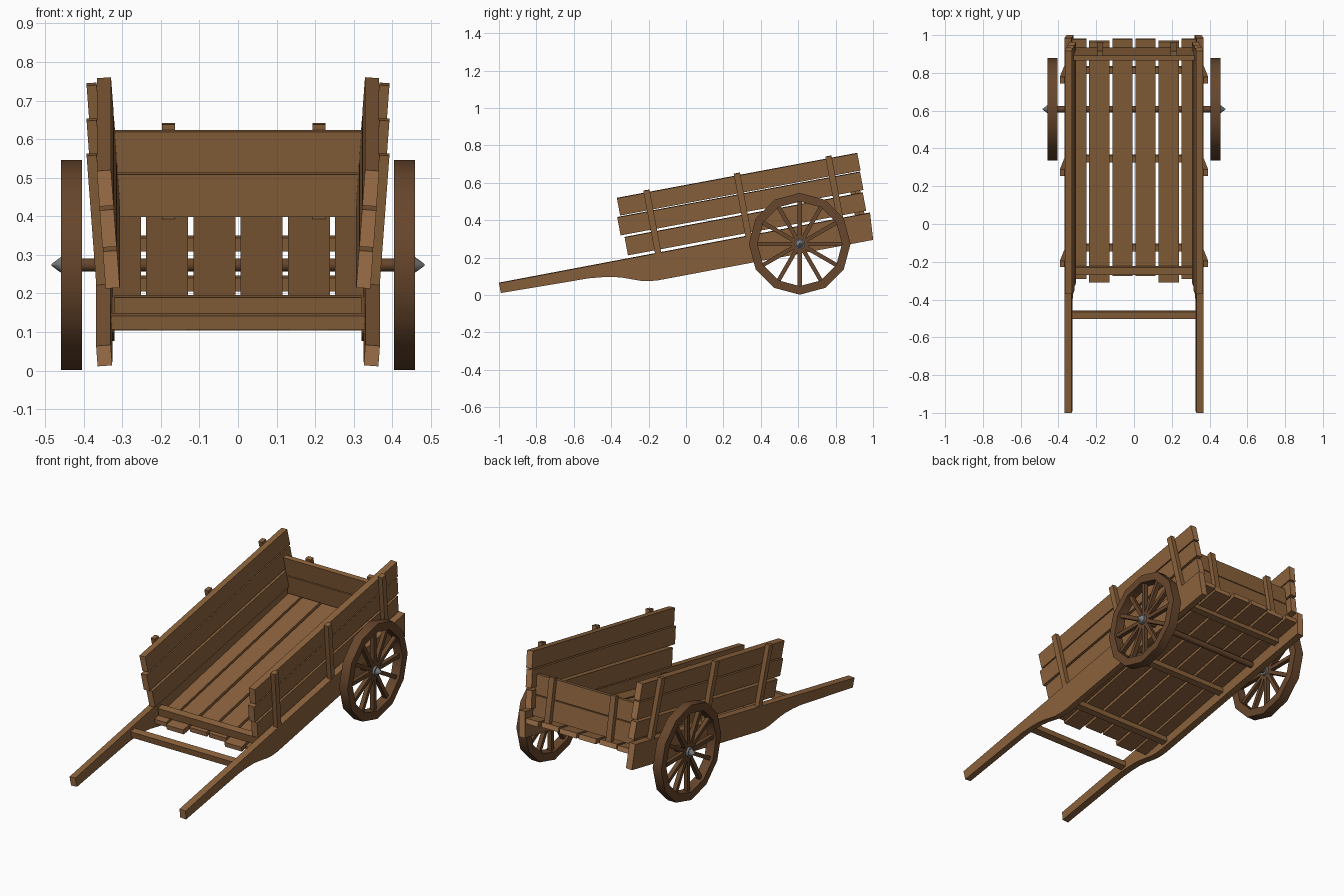
import bpy, bmesh, math
from mathutils import Matrix

if "Cube" in bpy.data.objects:
    bpy.data.objects.remove(bpy.data.objects["Cube"])

TILT = Matrix.Rotation(math.radians(10.6), 4, 'X')   # whole cart rests on its shafts
LEAN = math.radians(4.2)                             # outward lean of the sides


def material(name, color):
    m = bpy.data.materials.new(name)
    m.diffuse_color = (*color, 1)
    m.use_nodes = True
    m.node_tree.nodes["Principled BSDF"].inputs["Base Color"].default_value = m.diffuse_color
    return m


WOOD = material("brown_wood", (0.258, 0.122, 0.045))
END = material("light_end_grain", (0.40, 0.19, 0.077))
DARK = material("dark_wood", (0.135, 0.061, 0.025))
IRON = material("grey_iron", (0.20, 0.205, 0.215))


def finish(name, bm, mat, matrix=Matrix(), smooth=False, ends=False):
    bmesh.ops.recalc_face_normals(bm, faces=bm.faces)
    if ends:                                         # sawn ends show lighter grain
        for f in bm.faces:
            f.material_index = int(abs(f.normal.y) > .9)
    me = bpy.data.meshes.new(name)
    bm.to_mesh(me)
    bm.free()
    me.transform(matrix)
    me.materials.append(mat)
    if ends:
        me.materials.append(END)
    ob = bpy.data.objects.new(name, me)
    bpy.context.collection.objects.link(ob)
    if smooth:
        bpy.ops.object.select_all(action='DESELECT')
        ob.select_set(True)
        bpy.context.view_layer.objects.active = ob
        bpy.ops.object.shade_smooth_by_angle(angle=math.radians(40))
    return ob


def box(name, center, size, lean=0, pitch=0, mat=WOOD, ends=False):
    """Beam in the tilted cart frame: x across, y along, z up from the bed."""
    bm = bmesh.new()
    bmesh.ops.create_cube(bm, size=1)
    bmesh.ops.scale(bm, vec=size, verts=bm.verts)
    m = (TILT @ Matrix.Translation(center) @ Matrix.Rotation(lean, 4, 'Y')
         @ Matrix.Rotation(pitch, 4, 'X'))
    return finish(name, bm, mat, m, ends=ends)


# Shaft outline along the cart: straight top, belly curving into the handle
SHAFT = [(-.971, .248), (1.048, .252), (1.038, .107), (-.133, .106), (-.183, .111),
         (-.225, .121), (-.26, .134), (-.31, .153), (-.356, .166), (-.425, .178),
         (-.495, .185), (-.971, .194)]


def shaft(s):
    bm = bmesh.new()
    face = bm.faces.new([bm.verts.new((-.019, u, v - .22)) for u, v in SHAFT])
    ext = bmesh.ops.extrude_face_region(bm, geom=[face])
    bmesh.ops.translate(bm, vec=(.038, 0, 0),
                        verts=[g for g in ext['geom'] if isinstance(g, bmesh.types.BMVert)])
    m = TILT @ Matrix.Translation((s * .347, 0, .22)) @ Matrix.Rotation(s * LEAN, 4, 'Y')
    finish("shaft", bm, WOOD, m, ends=True)


def side_x(v):
    return .325 + math.tan(LEAN) * (v - .268)


# Sides: shaft, three boards and three stakes each
for s in (1, -1):
    shaft(s)
    for u0, u1, v0, v1 in ((-.266, 1.03, .267, .365), (-.285, 1.036, .379, .477),
                           (-.268, 1.04, .484, .578)):
        v = (v0 + v1) / 2
        box("side_board", (s * side_x(v), (u0 + u1) / 2, v), (.037, u1 - u0, v1 - v0),
            s * LEAN, ends=True)
    for u in (-.105, .387, .885):
        v = .418
        box("side_stake", (s * (side_x(v) + .031), u, v), (.026, .034, .345), s * LEAN)

# Floor planks, slightly steeper than the shafts
PITCH = math.radians(1.25)
for x, w, u0, u1 in ((.061, .108, -.245, 1.035), (.184, .108, -.28, 1.022), (.291, .08, -.262, 1.035)):
    for s in (1, -1):
        box("floor_plank", (s * x, (u0 + u1) / 2, .186), (w, u1 - u0, .028), 0, PITCH, ends=True)

# Cross beams under the floor, front sill and tie bar between the handles
for u, v in ((-.1, .146), (.382, .158), (.862, .174)):
    box("under_beam", (0, u, v), (.66, .036, .036))
box("front_sill", (0, -.21, .213), (.64, .04, .045))
box("tie_bar", (0, -.449, .214), (.665, .038, .036))

# Tailgate
for v0, v1 in ((.225, .336), (.341, .449)):
    box("tailgate_board", (0, .979, (v0 + v1) / 2), (.64, .027, v1 - v0))
for x in (-.18, .21):
    box("tailgate_stake", (x, 1.005, .338), (.033, .026, .25))

# Wheels and axle
HUB_Y, HUB_Z, R, N = .608, .274, .272, 12
SIDE = Matrix.Rotation(math.pi / 2, 4, 'Y')


def turned(name, x, r1, r2, length, mat, sides=12):
    bm = bmesh.new()
    bmesh.ops.create_cone(bm, cap_ends=True, segments=sides, radius1=r1, radius2=r2, depth=length)
    return finish(name, bm, mat, Matrix.Translation((x, HUB_Y, HUB_Z)) @ SIDE, True)


def wheel(s):
    center = Matrix.Translation((s * .432, HUB_Y, HUB_Z))
    # rim swept as a rectangular section
    bm = bmesh.new()
    rings = []
    for i in range(N):
        a = 2 * math.pi * i / N
        rings.append([bm.verts.new((x, r * math.cos(a), r * math.sin(a)))
                      for x, r in ((-.027, R), (.027, R), (.027, .226), (-.027, .226))])
    for i in range(N):
        a, b = rings[i], rings[(i + 1) % N]
        for j in range(4):
            k = (j + 1) % 4
            bm.faces.new((a[j], a[k], b[k], b[j]))
    finish("wheel_rim", bm, DARK, center, True)
    # spokes
    bm = bmesh.new()
    for i in range(N):
        m = (Matrix.Rotation(2 * math.pi * i / N, 4, 'X')
             @ Matrix.Translation((0, 0, .125)) @ Matrix.Diagonal((.024, .022, .215, 1)))
        bmesh.ops.create_cube(bm, size=1, matrix=m)
    finish("wheel_spokes", bm, DARK, center)
    # hub and pointed iron cap
    turned("wheel_hub", s * .432, .028, .028, .05, IRON)
    turned("hub_cap", s * .4705, .022 if s > 0 else .002, .002 if s > 0 else .022, .027, IRON, 8)


for s in (1, -1):
    wheel(s)
turned("axle", 0, .017, .017, .88, DARK)
